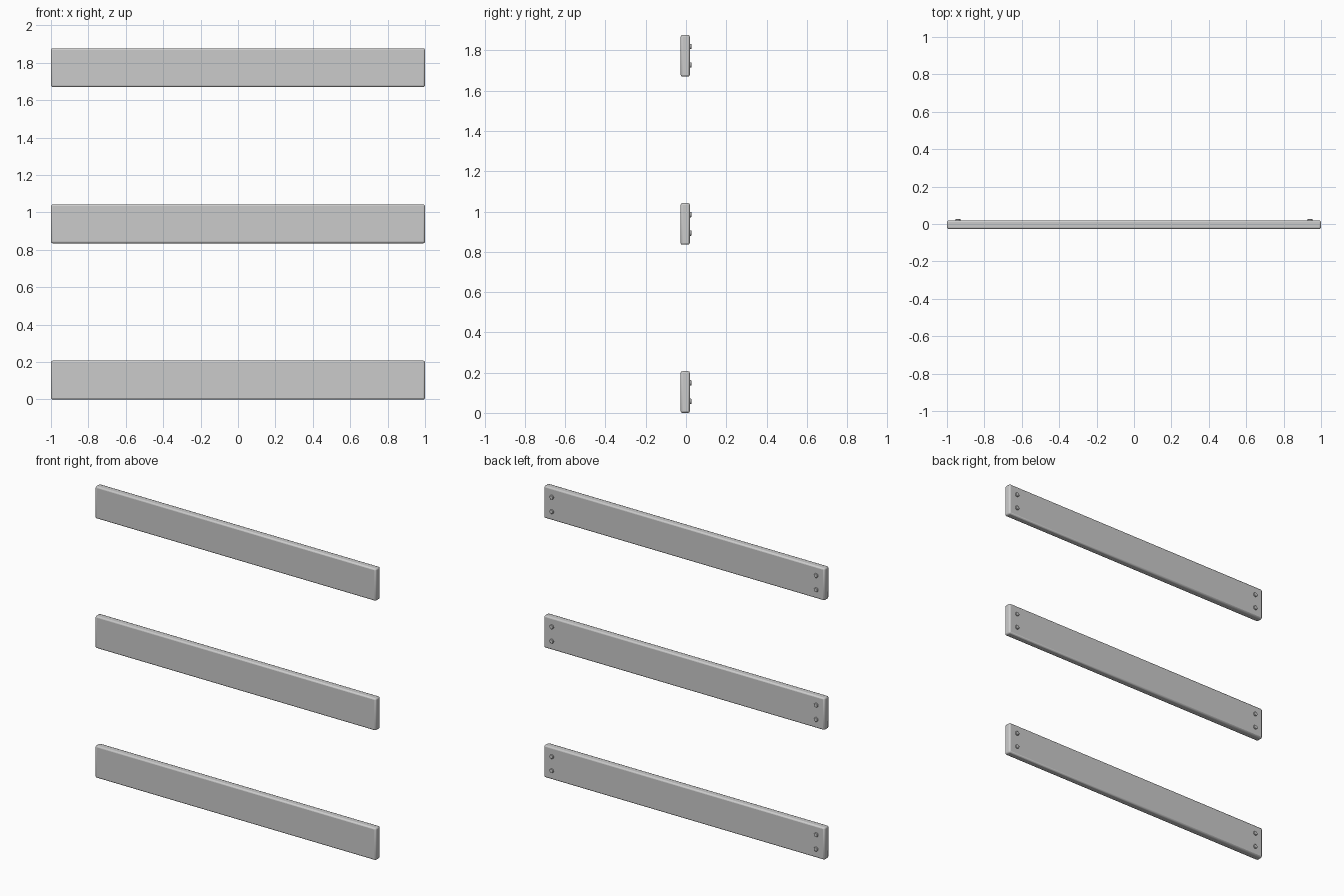
import bpy
from math import pi

if "Cube" in bpy.data.objects:
    bpy.data.objects.remove(bpy.data.objects["Cube"])

LENGTH, DEPTH, HEIGHT = 2.0, 0.046, 0.207
BACK = 0.019          # y of the board's back face
SPACING = 0.835


def bevel(obj, width, segments):
    mod = obj.modifiers.new("bevel", 'BEVEL')
    mod.width = width
    mod.segments = segments
    mod.limit_method = 'ANGLE'
    bpy.ops.object.shade_smooth_by_angle()


# Horizontal board with softened edges
def board(name, z):
    bpy.ops.mesh.primitive_cube_add(size=1, location=(0, BACK - DEPTH / 2, z))
    obj = bpy.context.object
    obj.name = name
    obj.scale = (LENGTH, DEPTH, HEIGHT)
    bpy.ops.object.transform_apply(location=False, rotation=False, scale=True)
    bevel(obj, 0.009, 2)


# Small round bolt head standing proud of the back face
def bolt(name, x, z):
    bpy.ops.mesh.primitive_cylinder_add(vertices=16, radius=0.0135, depth=0.016,
                                        location=(x, BACK, z), rotation=(pi / 2, 0, 0))
    obj = bpy.context.object
    obj.name = name
    bevel(obj, 0.002, 1)


for i, level in enumerate(("lower", "middle", "upper")):
    zc = HEIGHT / 2 + i * SPACING
    board(level + "_board", zc)
    for sx, side in ((-1, "left"), (1, "right")):
        for sz, row in ((-1, "bottom"), (1, "top")):
            bolt(f"{level}_{side}_{row}_bolt", sx * 0.942, zc + sz * 0.046)
